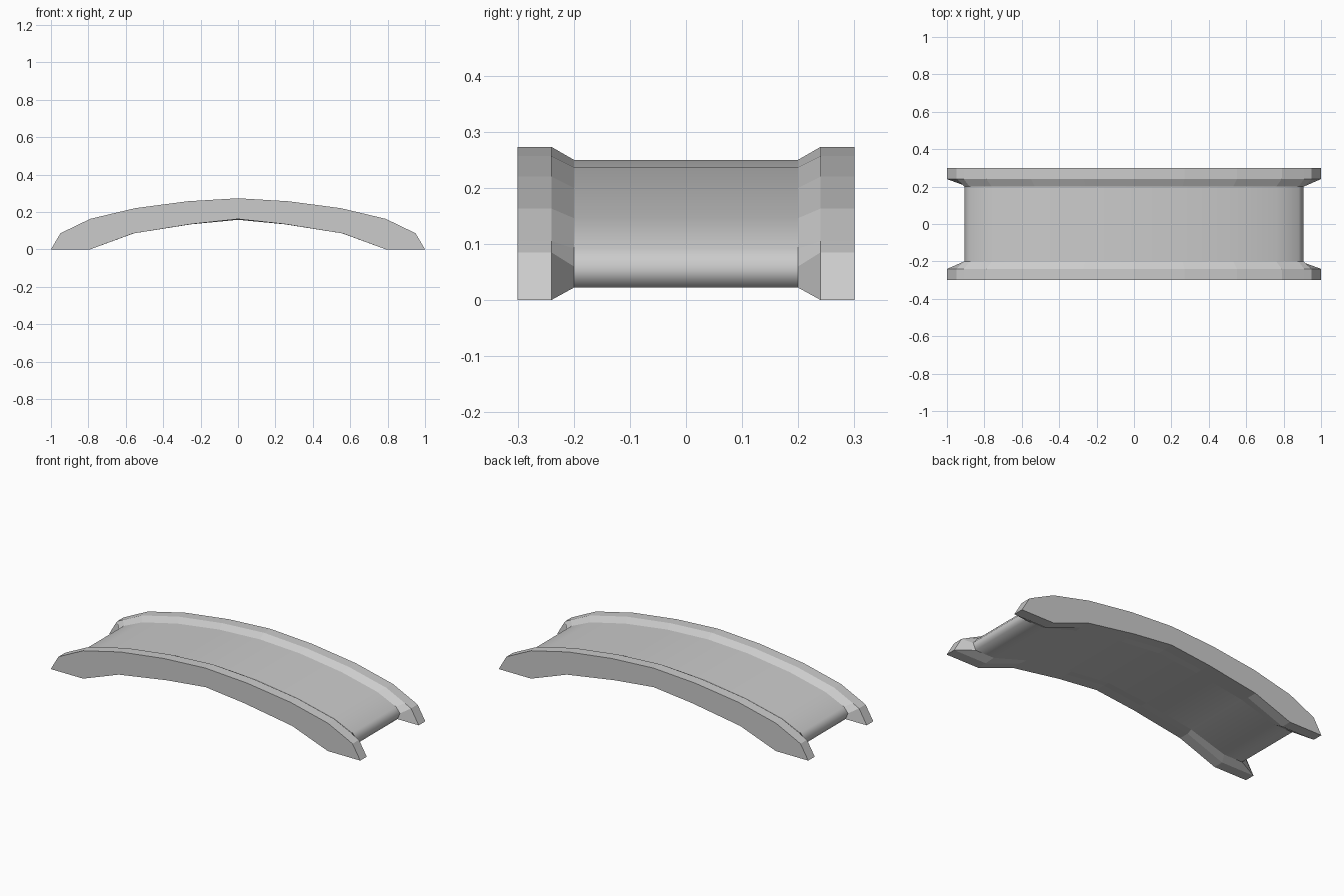
import bpy, bmesh

if "Cube" in bpy.data.objects:
    bpy.data.objects.remove(bpy.data.objects["Cube"])

# Right-half outlines in (x, z), from top centre round the tip to underside centre
flange = [(0, .273), (.27, .257), (.55, .22), (.79, .163), (.91, .105), (.95, .085),
          (1, 0), (.79, 0), (.56, .085), (.25, .135), (0, .162)]
web = [(0, .25), (.26, .237), (.53, .2), (.76, .146), (.88, .092), (.907, .06),
       (.89, .022), (.77, .022), (.55, .088), (.25, .134), (0, .158)]


def full(half):
    """Mirror a half outline into a closed loop."""
    return half + [(-x, z) for x, z in half[-2:0:-1]]


# Cross-sections along y: rim, bevel, recessed band, bevel, rim
stations = [(-.3, flange), (-.24, flange), (-.2, web),
            (.2, web), (.24, flange), (.3, flange)]

bm = bmesh.new()
loops = [[bm.verts.new((x, y, z)) for x, z in full(half)] for y, half in stations]
n = len(loops[0])
for s, (a, b) in enumerate(zip(loops, loops[1:])):
    for i in range(n):
        j = (i + 1) % n
        f = bm.faces.new((a[i], a[j], b[j], b[i]))
        f.smooth = s == 2          # only the central band is smooth
# Flat side caps
bm.faces.new(loops[0])
bm.faces.new(loops[-1][::-1])
bmesh.ops.recalc_face_normals(bm, faces=bm.faces)

mesh = bpy.data.meshes.new("arched_band")
bm.to_mesh(mesh)
bm.free()
bpy.context.collection.objects.link(bpy.data.objects.new("arched_band", mesh))
